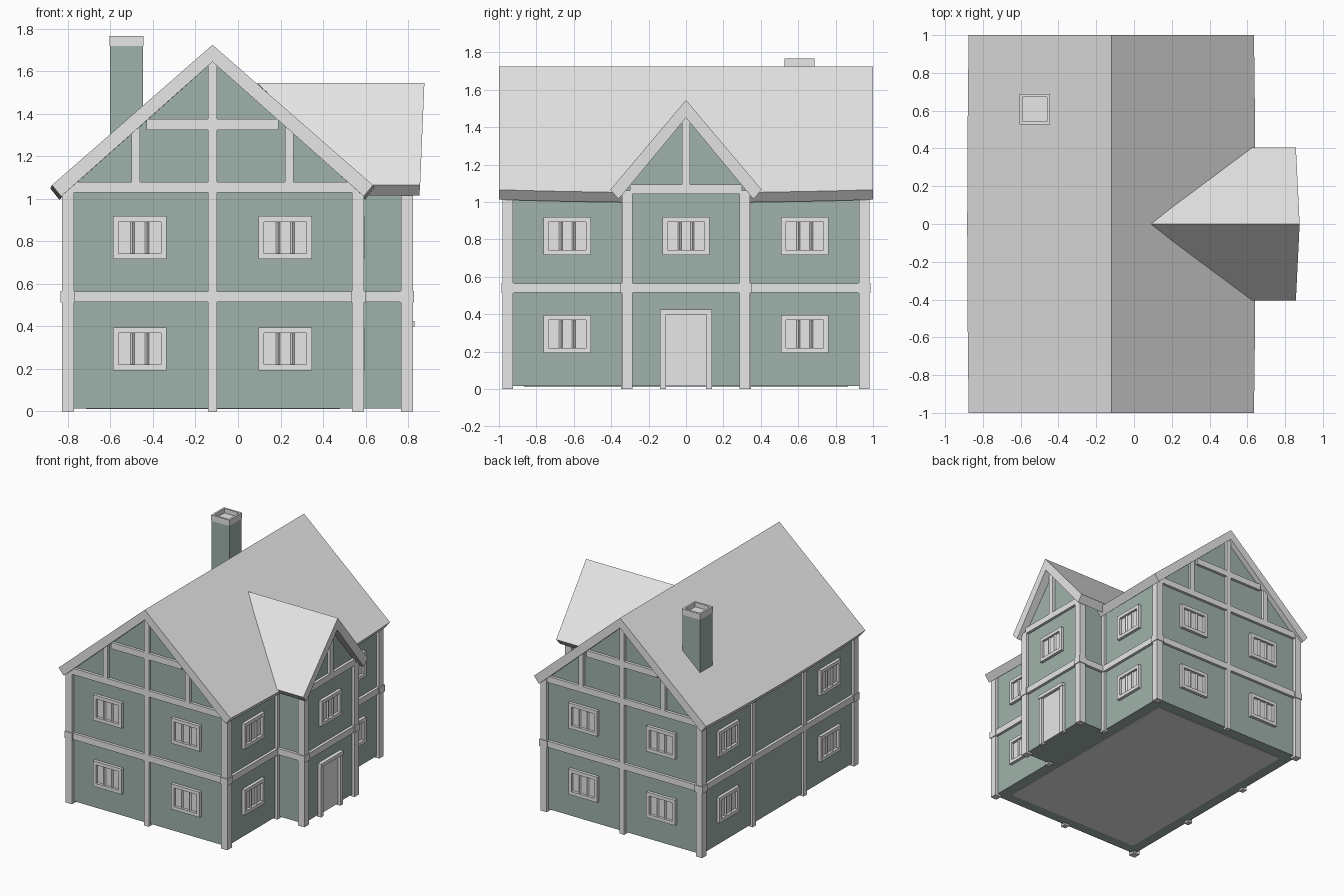
import bpy, bmesh
from math import pi
from mathutils import Matrix, Vector

old = bpy.data.objects.get("Cube")
if old:
    bpy.data.objects.remove(old, do_unlink=True)


def material(name, rgb):
    m = bpy.data.materials.new(name)
    m.use_nodes = True
    m.diffuse_color = (*rgb, 1)
    m.node_tree.nodes["Principled BSDF"].inputs["Base Color"].default_value = (*rgb, 1)
    return m


GREY = material("pale grey", (0.8, 0.8, 0.8))
GREEN = material("sage green", (0.35, 0.447, 0.404))


def finish(bm, name, mat):
    bmesh.ops.recalc_face_normals(bm, faces=bm.faces)
    mesh = bpy.data.meshes.new(name)
    bm.to_mesh(mesh)
    bm.free()
    mesh.materials.append(mat)
    ob = bpy.data.objects.new(name, mesh)
    bpy.context.collection.objects.link(ob)
    return ob


def box(bm, x, y, z, frame=Matrix()):
    """Add a box given (low, high) ranges."""
    size = [r[1] - r[0] for r in (x, y, z)]
    mid = [(r[0] + r[1]) / 2 for r in (x, y, z)]
    m = frame @ Matrix.Translation(mid) @ Matrix.Diagonal((*size, 1))
    bmesh.ops.create_cube(bm, size=1, matrix=m)


def loft(bm, sections):
    """Skin matching closed sections and cap both ends."""
    rows = [[bm.verts.new(p) for p in s] for s in sections]
    n = len(rows[0])
    for a, b in zip(rows, rows[1:]):
        for i in range(n):
            j = (i + 1) % n
            bm.faces.new((a[i], a[j], b[j], b[i]))
    bm.faces.new(rows[0])
    bm.faces.new(rows[-1])


# Main dimensions
LEFT, RIGHT, MID = -0.805, 0.57, -0.12
END = 0.955
WING_X, WING_Y = 0.80, 0.32
BASE = 0.015
BELT = (0.515, 0.565)

# Walls
bm = bmesh.new()
gable = [(LEFT, BASE), (RIGHT, BASE), (RIGHT, 1.04), (MID, 1.66), (LEFT, 1.04)]
loft(bm, [[(x, y, z) for x, z in gable] for y in (-END, END)])
finish(bm, "main_walls", GREEN)

bm = bmesh.new()
gable = [(-WING_Y, BASE), (WING_Y, BASE), (WING_Y, 1.08), (0, 1.47), (-WING_Y, 1.08)]
loft(bm, [[(x, y, z) for y, z in gable] for x in (0.45, WING_X)])
finish(bm, "wing_walls", GREEN)

bm = bmesh.new()
box(bm, (LEFT + 0.09, RIGHT - 0.09), (0.09 - END, END - 0.09), (BASE - 0.004, BASE + 0.01))
finish(bm, "floor_plate", GREY)

# Main roof, with a slight sag along the eaves
bm = bmesh.new()
sections = []
for y in (-1, -0.75, -0.4, 0, 0.4, 0.75, 1):
    s = 1 - y * y
    out, drop = 0.755 + 0.008 * s, 0.016 * s
    top, low = 1.065 - drop, 1.012 - drop
    sections.append([(MID - out, y, top), (MID, y, 1.725), (MID + out, y, top),
                     (MID + out - 0.043, y, low), (MID, y, 1.645), (MID - out + 0.043, y, low)])
loft(bm, sections)
finish(bm, "main_roof", GREY)

# Wing roof, running into the main slope
bm = bmesh.new()
profile = [(-0.405, 1.065), (0, 1.545), (0.405, 1.065), (0.36, 1.015), (0, 1.45), (-0.36, 1.015)]
back = (0.6, 0.09, 0.6, 0.6, 0.17, 0.6)
front = (0.857, 0.877, 0.857, 0.853, 0.872, 0.853)
loft(bm, [[(x, y, z) for x, (y, z) in zip(xs, profile)] for xs in (back, front)])
finish(bm, "wing_roof", GREY)

# Corner and wall posts
bm = bmesh.new()
H = 0.028
corners = [(x, s * 0.952) for x in (LEFT + 0.005, RIGHT - 0.005) for s in (-1, 1)]
corners += [(WING_X - 0.005, s * 0.315) for s in (-1, 1)]
for x, y in corners:
    box(bm, (x - H, x + H), (y - H, y + H), (0, 1.06))
for s in (-1, 1):
    box(bm, (LEFT - 0.02, LEFT + 0.02), (s * 0.32 - 0.022, s * 0.32 + 0.022), (0, 1.03))
    box(bm, (RIGHT - 0.02, RIGHT + 0.02), (s * 0.325 - 0.022, s * 0.325 + 0.022), (0, 1.03))
finish(bm, "posts", GREY)

# Horizontal belt with blocks over the posts
bm = bmesh.new()
T = 0.022
for s in (-1, 1):
    box(bm, (LEFT, RIGHT), (s * END - T, s * END + T), BELT)
    box(bm, (RIGHT - T, RIGHT + T), sorted((s * WING_Y, s * END)), BELT)
    box(bm, (RIGHT, WING_X), (s * WING_Y - T, s * WING_Y + T), BELT)
box(bm, (LEFT - T, LEFT + T), (-END, END), BELT)
box(bm, (WING_X - T, WING_X + T), (-WING_Y, WING_Y), BELT)
B = 0.034
for x, y in corners:
    box(bm, (x - B, x + B), (y - B, y + B), (BELT[0] - 0.002, BELT[1] + 0.002))
finish(bm, "belt_beams", GREY)

# Gable timbers at both ends
for s, name in ((-1, "front_gable_timbers"), (1, "back_gable_timbers")):
    bm = bmesh.new()
    depth = sorted((s * (END - 0.02), s * (END + 0.022)))
    box(bm, (MID - 0.021, MID + 0.021), depth, (0, 1.66))
    box(bm, (LEFT + 0.02, RIGHT - 0.02), depth, (1.03, 1.08))
    box(bm, (MID - 0.31, MID + 0.31), depth, (1.325, 1.375))
    for x in (MID - 0.36, MID + 0.36):
        box(bm, (x - 0.02, x + 0.02), depth, (1.07, 1.335))
    finish(bm, name, GREY)

# Wing gable timbers
bm = bmesh.new()
depth = (WING_X - 0.02, WING_X + 0.022)
box(bm, depth, (-0.3, 0.3), (1.043, 1.093))
box(bm, depth, (-0.021, 0.021), (1.09, 1.465))
finish(bm, "wing_gable_timbers", GREY)


def window(name, pos, turn):
    """Framed window facing -y before being turned about z."""
    f = Matrix.Translation(pos) @ Matrix.Rotation(turn, 4, "Z")
    bm = bmesh.new()
    w, h, iw, ih = 0.126, 0.101, 0.1, 0.074
    depth = (-0.024, 0.01)
    for s in (-1, 1):
        box(bm, sorted((s * iw, s * w)), depth, (-h, h), f)
        box(bm, (-iw, iw), depth, sorted((s * ih, s * h)), f)
        bar = f @ Matrix.Translation((s * 0.034, -0.008, 0))
        bmesh.ops.create_cone(bm, segments=4, radius1=0.009, radius2=0.009,
                              depth=2 * ih, cap_ends=True, matrix=bar)
    box(bm, (-iw, iw), (-0.003, 0.005), (-ih, ih), f)
    finish(bm, name, GREY)


for level, z in (("lower", 0.294), ("upper", 0.818)):
    for side, s in (("a", -1), ("b", 1)):
        x = MID + s * 0.342
        y = s * 0.635
        window(f"front_{level}_window_{side}", (x, -END, z), 0)
        window(f"back_{level}_window_{side}", (x, END, z), pi)
        window(f"left_{level}_window_{side}", (RIGHT, y, z), pi / 2)
        window(f"right_{level}_window_{side}", (LEFT, y, z), -pi / 2)
window("wing_window", (WING_X, 0, 0.818), pi / 2)

# Door
bm = bmesh.new()
box(bm, (WING_X - 0.01, WING_X + 0.005), (-0.11, 0.11), (BASE, 0.405))
finish(bm, "door", GREY)
bm = bmesh.new()
for s in (-1, 1):
    box(bm, (WING_X - 0.01, WING_X + 0.024), sorted((s * 0.107, s * 0.138)), (0, 0.4))
box(bm, (WING_X - 0.01, WING_X + 0.03), (-0.14, 0.14), (0.398, 0.426))
finish(bm, "door_frame", GREY)

# Chimney stack and hollow cap
CX, CY = -0.525, 0.607
bm = bmesh.new()
box(bm, (CX - 0.078, CX + 0.078), (CY - 0.078, CY + 0.078), (1.15, 1.722))
finish(bm, "chimney_stack", GREEN)
bm = bmesh.new()
box(bm, (CX - 0.08, CX + 0.08), (CY - 0.08, CY + 0.08), (1.72, 1.766))
bm.faces.ensure_lookup_table()
top = max(bm.faces, key=lambda f: f.calc_center_median().z)
bmesh.ops.inset_region(bm, faces=[top], thickness=0.022)
hole = bmesh.ops.extrude_face_region(bm, geom=[top])
moved = [v for v in hole["geom"] if isinstance(v, bmesh.types.BMVert)]
bmesh.ops.translate(bm, verts=moved, vec=Vector((0, 0, -0.036)))
if top.is_valid:
    bmesh.ops.delete(bm, geom=[top], context="FACES_ONLY")
finish(bm, "chimney_cap", GREY)
